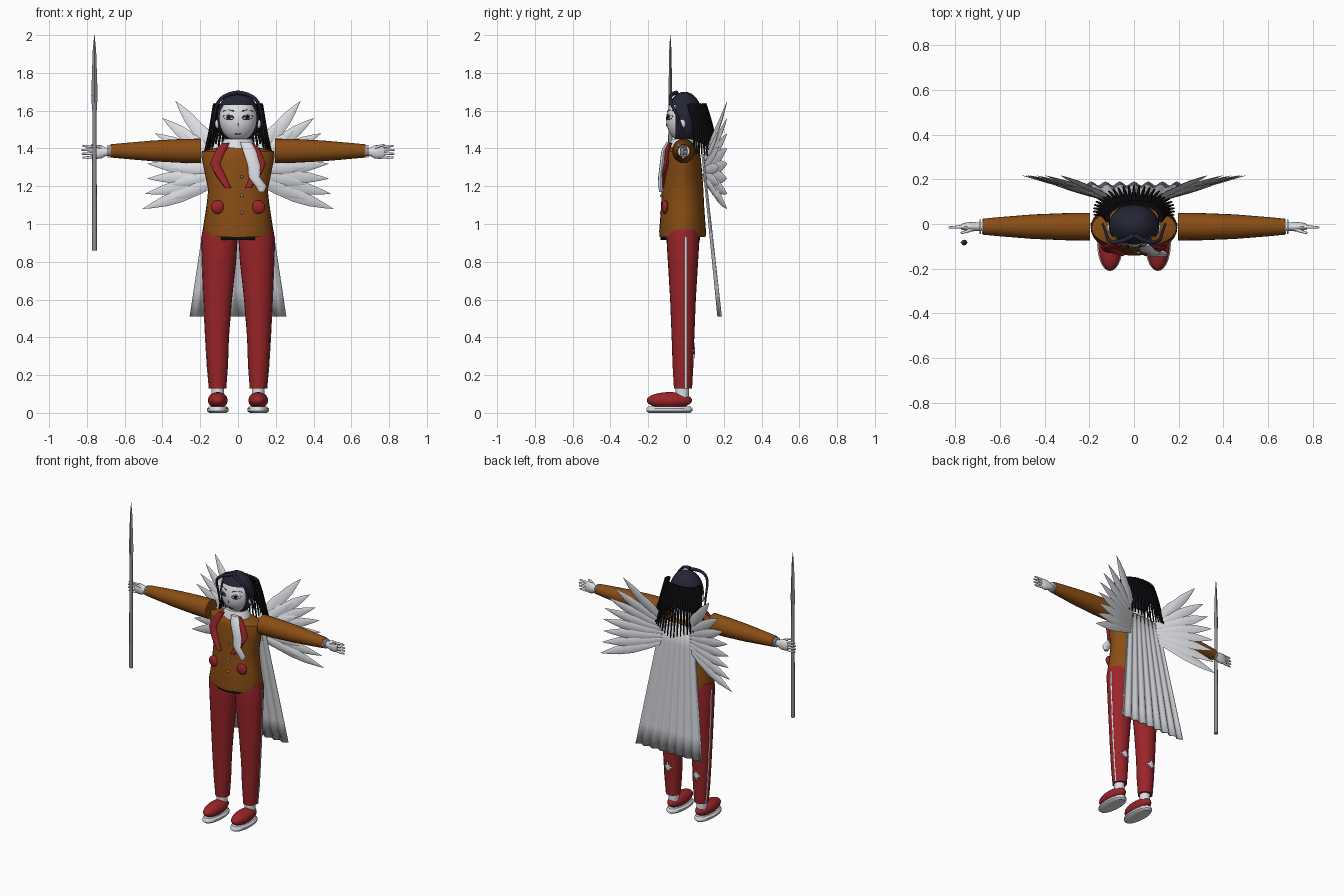
import bpy, bmesh, math
from mathutils import Vector as V

cube = bpy.data.objects.get("Cube")
if cube:
    bpy.data.objects.remove(cube, do_unlink=True)


def material(name, r, g, b):
    m = bpy.data.materials.new(name)
    m.use_nodes = True
    m.diffuse_color = (r, g, b, 1)
    m.node_tree.nodes["Principled BSDF"].inputs["Base Color"].default_value = (r, g, b, 1)
    return m


BROWN = material("jacket_brown", 0.25, 0.075, 0.007)
RED = material("cloth_red", 0.32, 0.018, 0.022)
WHITE = material("pale_white", 0.72, 0.73, 0.77)
CAPE = material("cape_grey", 0.58, 0.59, 0.62)
NAVY = material("hair_navy", 0.018, 0.018, 0.036)
BLACK = material("strand_black", 0.004, 0.004, 0.005)
METAL = material("spear_grey", 0.28, 0.28, 0.29)


def finish(name, bm, mat, angle=40, thickness=0):
    bmesh.ops.recalc_face_normals(bm, faces=bm.faces)
    me = bpy.data.meshes.new(name)
    bm.to_mesh(me)
    bm.free()
    me.shade_smooth()
    me.set_sharp_from_angle(angle=math.radians(angle))
    me.materials.append(mat)
    ob = bpy.data.objects.new(name, me)
    bpy.context.collection.objects.link(ob)
    if thickness:
        mod = ob.modifiers.new("thickness", "SOLIDIFY")
        mod.thickness = thickness
        mod.offset = 0
    return ob


def flat_ring(x, y, z, rx, ry):
    return V((x, y, z)), V((rx, 0, 0)), V((0, ry, 0))


def side_ring(x, y, z, ry, rz):
    return V((x, y, z)), V((0, ry, 0)), V((0, 0, rz))


def loft(name, rings, mat, n=20, angle=40):
    bm = bmesh.new()
    loops = []
    for c, u, v in rings:
        turn = [math.tau * i / n for i in range(n)]
        loops.append([bm.verts.new(c + u * math.cos(a) + v * math.sin(a)) for a in turn])
    for a, b in zip(loops, loops[1:]):
        for i in range(n):
            j = (i + 1) % n
            bm.faces.new((a[i], a[j], b[j], b[i]))
    bm.faces.new(loops[0])
    bm.faces.new(loops[-1])
    return finish(name, bm, mat, angle)


def ball(name, c, r, mat, cuts=()):
    bm = bmesh.new()
    bmesh.ops.create_uvsphere(bm, u_segments=28, v_segments=18, radius=1)
    for v in bm.verts:
        v.co = V([c[i] + r[i] * v.co[i] for i in range(3)])
    for co, no in cuts:
        bmesh.ops.bisect_plane(bm, geom=bm.verts[:] + bm.edges[:] + bm.faces[:], plane_co=co, plane_no=no)
    if cuts:
        y, z = cuts[0][0][1], cuts[1][0][2]
        gone = [f for f in bm.faces if f.calc_center_median().y < y and f.calc_center_median().z < z]
        bmesh.ops.delete(bm, geom=gone, context="FACES")
    return finish(name, bm, mat, 60)


def tubes(name, paths, mat, radius, tip=0.3):
    cu = bpy.data.curves.new(name, "CURVE")
    cu.dimensions = "3D"
    cu.bevel_depth = radius
    cu.bevel_resolution = 2
    cu.resolution_u = 5
    cu.use_fill_caps = True
    for pts in paths:
        sp = cu.splines.new("NURBS")
        sp.points.add(len(pts) - 1)
        for i, p in enumerate(pts):
            sp.points[i].co = (*p, 1)
            sp.points[i].radius = 1 + (tip - 1) * i / (len(pts) - 1)
        sp.use_endpoint_u = True
        sp.order_u = 3
    cu.materials.append(mat)
    ob = bpy.data.objects.new(name, cu)
    bpy.context.collection.objects.link(ob)


def plate(name, cx, cz, outline, surface, mat):
    """Thin patch wrapped onto a curved surface given as y(x, z)."""
    bm = bmesh.new()
    at = lambda x, z: bm.verts.new((cx + x, surface(cx + x, cz + z), cz + z))
    mid = at(0, 0)
    loops = [[at(x * k, z * k) for x, z in outline] for k in (0.35, 0.7, 1)]
    n = len(outline)
    for i in range(n):
        j = (i + 1) % n
        bm.faces.new((mid, loops[0][i], loops[0][j]))
        for a, b in zip(loops, loops[1:]):
            bm.faces.new((a[i], b[i], b[j], a[j]))
    finish(name, bm, mat, thickness=0.003)


def oval(rx, rz, n=16):
    return [(rx * math.cos(math.tau * i / n), rz * math.sin(math.tau * i / n)) for i in range(n)]


# Head, hair cap and neck
HEAD, HEAD_R = (0, -0.015, 1.555), (0.1, 0.09, 0.12)
ball("head", HEAD, HEAD_R, WHITE)
ball("hair_cap", (0, -0.008, 1.56), (0.113, 0.097, 0.14), NAVY,
     [((0, -0.055, 0), (0, 1, 0)), ((0, 0, 1.63), (0, 0, 1))])
loft("neck", [flat_ring(0, -0.01, z, 0.045, 0.045) for z in (1.36, 1.48)], WHITE)
loft("collar", [flat_ring(0, -0.015, z, r, r * 0.85) for z, r in ((1.38, 0.1), (1.42, 0.09), (1.45, 0.072))], WHITE)


def face(lift):
    def y(x, z):
        d = 1 - (x / HEAD_R[0]) ** 2 - ((z - HEAD[2]) / HEAD_R[2]) ** 2
        return HEAD[1] - HEAD_R[1] * math.sqrt(max(d, 0)) - lift
    return y


def on_face(pts):
    return [(x, face(0.001)(x, z), z) for x, z in pts]


# Eyes, brows, nose and mouth
lines = [on_face([(-0.018, 1.478), (0, 1.474), (0.018, 1.478)]), on_face([(0, 1.53), (0.004, 1.52), (0, 1.517)])]
for s, side in ((1, "left"), (-1, "right")):
    lines.append(on_face([(s * x, z) for x, z in ((0.022, 1.597), (0.05, 1.61), (0.078, 1.597))]))
    lines.append(on_face([(s * x, z) for x, z in ((0.022, 1.562), (0.048, 1.594), (0.08, 1.568))]))
    lines.append(on_face([(s * x, z) for x, z in ((0.026, 1.558), (0.048, 1.545), (0.074, 1.56))]))
    plate(side + "_iris", s * 0.049, 1.567, oval(0.014, 0.014), face(0.002), METAL)
    plate(side + "_pupil", s * 0.049, 1.567, oval(0.008, 0.01), face(0.004), BLACK)
    ball(side + "_ear", (s * 0.11, -0.02, 1.53), (0.012, 0.018, 0.024), WHITE)
tubes("face_lines", lines, BLACK, 0.0025, 0.6)

# Long strands fanning over the back, and the fringe
strands = []
for i in range(27):
    a = math.radians(-100 + 200 * i / 26)
    sx, cy, side = math.sin(a), math.cos(a), abs(math.sin(a))
    strands.append([(0.12 * sx, 0.03 + 0.065 * cy, 1.635), (0.135 * sx, 0.05 + 0.075 * cy, 1.56),
                    (0.155 * sx, 0.06 + 0.09 * cy, 1.46), (0.18 * sx, 0.06 + 0.11 * cy, 1.3 + 0.07 * side)])
tubes("back_strands", strands, BLACK, 0.013, 0.3)
tubes("fringe", [[(0, -0.05, 1.695), (s * 0.06, -0.085, 1.69), (s * 0.115, -0.08, 1.64),
                  (s * 0.125, -0.04, 1.56), (s * 0.14, 0, 1.45)] for s in (1, -1)], NAVY, 0.012, 0.4)

# Jacket with hem band and buttons
TORSO = [(0.93, 0.18, 0.122), (0.96, 0.186, 0.124), (1.08, 0.168, 0.115), (1.18, 0.158, 0.11),
         (1.28, 0.178, 0.103), (1.36, 0.194, 0.095), (1.385, 0.19, 0.09), (1.405, 0.11, 0.075)]
loft("jacket", [flat_ring(0, -0.018, z, rx, ry) for z, rx, ry in TORSO], BROWN, 28)
loft("hem_band", [flat_ring(0, -0.03, z, 0.125, 0.105) for z in (0.915, 0.935)], BLACK, 28)
for i, z in enumerate((1.25, 1.15, 1.06)):
    ball("button_%d" % (i + 1), (0.02, -0.129 - 0.02 * (1.25 - z), z), (0.008, 0.006, 0.008), METAL)

# Scarf tail hanging over the left lapel
SCARF = [(0.04, -0.09, 1.435, 0.03), (0.06, -0.118, 1.39, 0.035), (0.085, -0.128, 1.31, 0.034),
         (0.085, -0.135, 1.25, 0.03), (0.122, -0.136, 1.2, 0.03), (0.125, -0.13, 1.17, 0.015)]
loft("scarf_tail", [flat_ring(x, y, z, w, 0.012) for x, y, z, w in SCARF], WHITE, 12)

LEG = [(0.13, 0.107, 0.045, 0.048), (0.25, 0.108, 0.055, 0.055), (0.4, 0.11, 0.062, 0.06),
       (0.6, 0.107, 0.075, 0.068), (0.8, 0.1, 0.09, 0.08), (0.93, 0.098, 0.096, 0.088), (0.97, 0.097, 0.09, 0.085)]
SNOW = [(r * math.sin(math.tau * i / 16), r * math.cos(math.tau * i / 16))
        for i, r in enumerate((0.042, 0.016, 0.028, 0.016) * 4)]
# Feather tips as x, z and half width
LONG = [(0.33, 1.65), (0.4, 1.56), (0.44, 1.48), (0.47, 1.4), (0.48, 1.32), (0.48, 1.24), (0.49, 1.16), (0.505, 1.08)]
SHORT = [(0.22, 1.55), (0.3, 1.5), (0.34, 1.41), (0.36, 1.3), (0.36, 1.21), (0.36, 1.13)]
SHAPE = [(0, 0.3), (0.25, 0.75), (0.5, 1), (0.7, 0.85), (0.88, 0.4), (1, 0.02)]


def feather(name, tip, y_tip, root, width):
    axis = tip - root
    across = V((axis.z, 0, -axis.x)).normalized() * width
    rings = []
    for t, w in SHAPE:
        p = root + axis * t
        p.y = root.y + (y_tip - root.y) * t ** 0.8
        rings.append((p, across * w, V((0, 0.008 * w, 0))))
    loft(name, rings, WHITE, 6, 30)


for s, side in ((1, "left"), (-1, "right")):
    # Red lapel and pocket
    lapel = [(0.065, -0.085, 1.43, 0.02), (0.095, -0.1, 1.38, 0.028), (0.122, -0.103, 1.32, 0.027),
             (0.095, -0.118, 1.26, 0.026), (0.052, -0.131, 1.19, 0.016)]
    loft(side + "_lapel", [flat_ring(s * x, y, z, w, 0.012) for x, y, z, w in lapel], RED, 10)
    ball(side + "_pocket", (s * 0.107, -0.111, 1.09), (0.036, 0.018, 0.036), RED)

    # Sleeve, cuff and hand
    sleeve = [(0.197, 0.062, 0.065), (0.3, 0.061, 0.063), (0.45, 0.055, 0.055), (0.6, 0.043, 0.042), (0.675, 0.036, 0.035)]
    loft(side + "_sleeve", [side_ring(s * x, -0.012, 1.387, a, b) for x, a, b in sleeve], BROWN, 24)
    for i, x in enumerate((0.674, 0.685)):
        loft("%s_cuff_%d" % (side, i), [side_ring(s * (x + d), -0.012, 1.385, 0.032, 0.032) for d in (0, 0.007)], WHITE)
    hand = [(0.67, 0.02, 0.02), (0.7, 0.019, 0.022), (0.725, 0.021, 0.036), (0.755, 0.018, 0.037), (0.775, 0.011, 0.028)]
    loft(side + "_hand", [side_ring(s * x, -0.012, 1.382, a, b) for x, a, b in hand], WHITE, 16)
    fingers = [[(s * 0.76, -0.012, 1.382 + k * 0.017), (s * 0.795, -0.014, 1.382 + k * 0.021),
                (s * (0.832 - 0.006 * abs(k)), -0.016, 1.382 + k * 0.02)] for k in (-1.5, -0.5, 0.5, 1.5)]
    fingers.append([(s * 0.72, -0.02, 1.4), (s * 0.745, -0.035, 1.415), (s * 0.775, -0.04, 1.418)])
    tubes(side + "_fingers", fingers, WHITE, 0.009, 0.55)

    # Trouser leg with side stripe and calf patch
    loft(side + "_trouser_leg", [flat_ring(s * cx, -0.016, z, rx, ry) for z, cx, rx, ry in LEG], RED, 24)
    loft(side + "_stripe", [flat_ring(s * (cx + rx), -0.002, z, 0.003, 0.006) for z, cx, rx, ry in LEG[:-1]], WHITE, 8)
    calf = lambda x, z: -0.012 + 0.058 * math.sqrt(max(0, 1 - ((x - s * 0.109) / 0.06) ** 2))
    plate(side + "_calf_patch", s * 0.109, 0.33, SNOW, calf, WHITE)

    # Ankle, shoe and sole
    loft(side + "_ankle", [flat_ring(s * 0.107, -0.02, z, 0.034, 0.036) for z in (0.08, 0.14)], WHITE)
    ball(side + "_shoe", (s * 0.107, -0.088, 0.066), (0.052, 0.12, 0.044), RED)
    sole = [(0, 0.045, 0.11), (0.01, 0.058, 0.122), (0.022, 0.058, 0.122), (0.034, 0.046, 0.112)]
    loft(side + "_sole", [flat_ring(s * 0.107, -0.088, z, a, b) for z, a, b in sole], WHITE, 28)

    # Wing of long and short feathers
    for i, (x, z) in enumerate(LONG):
        feather("%s_long_feather_%d" % (side, i), V((s * x, 0, z)), 0.218, V((s * 0.1, 0.1, 1.36 - 0.02 * i)), 0.034)
    for i, (x, z) in enumerate(SHORT):
        feather("%s_short_feather_%d" % (side, i), V((s * x, 0, z)), 0.175, V((s * 0.09, 0.09, 1.35 - 0.022 * i)), 0.03)

# Pleated cape widening toward the hem
bm = bmesh.new()
COLS, ROWS = 48, 6
grid = []
for r in range(ROWS + 1):
    t = r / ROWS
    grid.append([bm.verts.new(((2 * c / COLS - 1) * (0.125 + 0.13 * t),
                               0.088 + 0.09 * t + (0.003 + 0.006 * t) * math.cos(math.tau * c / 6),
                               1.37 - 0.86 * t)) for c in range(COLS + 1)])
for a, b in zip(grid, grid[1:]):
    for c in range(COLS):
        bm.faces.new((a[c], a[c + 1], b[c + 1], b[c]))
finish("cape", bm, CAPE, 60, 0.006)

# Spear held beside the right hand
loft("spear_shaft", [flat_ring(-0.76, -0.083, z, r, r) for z, r in ((0.86, 0.013), (1.3, 0.012), (1.64, 0.01))], METAL, 12)
BLADE = [(1.6, 0.012, 0.01), (1.68, 0.017, 0.01), (1.92, 0.009, 0.006), (2.0, 0.001, 0.001)]
loft("spear_blade", [flat_ring(-0.76, -0.083, z, a, b) for z, a, b in BLADE], METAL, 4, 20)
